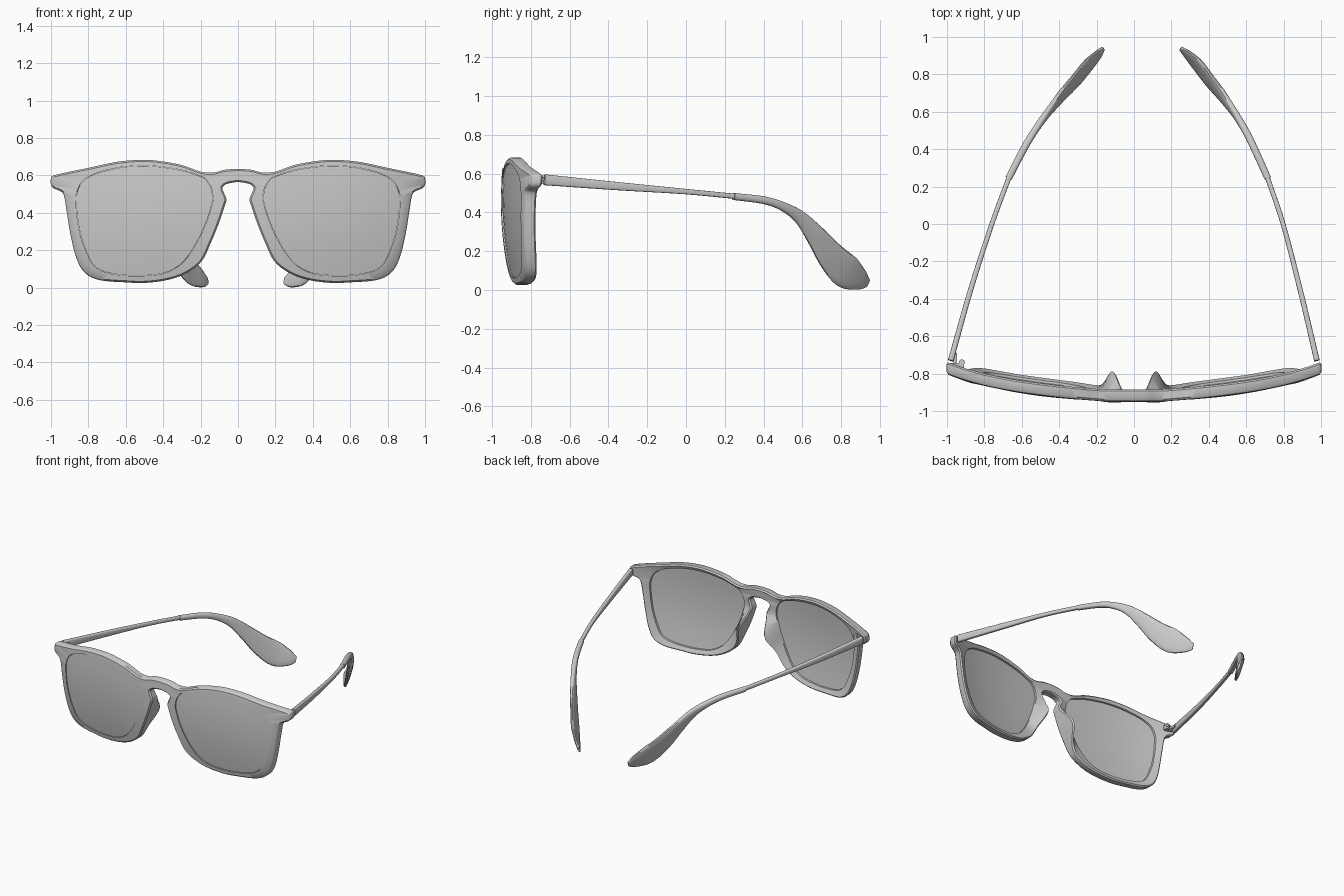
import bpy, bmesh, math
from mathutils import Vector

if "Cube" in bpy.data.objects:
    bpy.data.objects.remove(bpy.data.objects["Cube"])

grey = bpy.data.materials.new("plain grey")
grey.use_nodes = True
COLOUR = (0.6, 0.6, 0.6, 1)
grey.diffuse_color = COLOUR
grey.node_tree.nodes["Principled BSDF"].inputs["Base Color"].default_value = COLOUR


def finish(name, bm, mirror=False, angle=40):
    """Turn a bmesh into a smooth-shaded object."""
    bmesh.ops.recalc_face_normals(bm, faces=bm.faces[:])
    me = bpy.data.meshes.new(name)
    bm.to_mesh(me)
    bm.free()
    me.materials.append(grey)
    ob = bpy.data.objects.new(name, me)
    bpy.context.collection.objects.link(ob)
    bpy.ops.object.select_all(action='DESELECT')
    ob.select_set(True)
    bpy.context.view_layer.objects.active = ob
    bpy.ops.object.shade_smooth_by_angle(angle=math.radians(angle))
    if mirror:
        mod = ob.modifiers.new("mirror", 'MIRROR')
        mod.use_clip = True
        mod.merge_threshold = 0.0005
    return ob


def resample(points, n):
    """Catmull-Rom through points of any dimension, n steps per span."""
    p = [Vector(q) for q in points]
    p = [2 * p[0] - p[1]] + p + [2 * p[-1] - p[-2]]
    out = []
    for i in range(1, len(p) - 2):
        a, b, c, d = p[i - 1:i + 3]
        for k in range(n):
            t = k / n
            out.append(0.5 * (2 * b + (c - a) * t + (2 * a - 5 * b + 4 * c - d) * t * t
                              + (3 * b - a - 3 * c + d) * t ** 3))
    return out + [p[-2]]


def wrap(x, z, depth):
    """Place a front-plane point on the curved face of the glasses."""
    y = -0.955 + 0.1 * x * x + 0.05 * x ** 4 + 0.25 * (z - 0.45) ** 2
    return (x, y + depth, z)


def skin(bm, a, b, closed=True):
    n = len(a)
    for i in range(n if closed else n - 1):
        j = (i + 1) % n
        bm.faces.new((a[i], a[j], b[j], b[i]))


# Half outline of the frame, from bridge top round to bridge underside
OUTER = [(0, .635), (.07, .63), (.13, .615), (.2, .62), (.3, .655), (.42, .677),
         (.52, .683), (.65, .672), (.8, .64), (.9, .62), (.985, .6), (1, .585),
         (1, .55), (.985, .53), (.95, .515), (.93, .49), (.915, .4), (.895, .28),
         (.865, .16), (.82, .08), (.74, .04), (.6, .028), (.5, .025), (.38, .04),
         (.28, .075), (.195, .14), (.145, .24), (.104, .34), (.07, .44),
         (.062, .475), (.083, .527), (.075, .545), (.05, .557), (0, .565)]
# Matching points round the lens opening
INNER = [(.168, .575), (.18, .586), (.197, .594), (.237, .609), (.31, .63), (.42, .647),
         (.52, .652), (.63, .643), (.74, .618), (.8, .592), (.83, .57), (.845, .55),
         (.855, .53), (.86, .515), (.864, .5), (.867, .48), (.862, .39), (.843, .28),
         (.807, .18), (.765, .11), (.69, .077), (.58, .063), (.49, .064), (.39, .078),
         (.305, .125), (.245, .2), (.195, .29), (.16, .375), (.138, .45),
         (.133, .48), (.14, .525), (.145, .54), (.15, .55), (.158, .562)]
outer, inner = resample(OUTER, 4), resample(INNER, 4)
for p in (outer[0], outer[-1]):
    p.x = 0

# Outline pulled in a little, for the rounded rim edge
inset = []
for i, p in enumerate(outer):
    if i in (0, len(outer) - 1):
        d = Vector((1 if i == 0 else -1, 0))
    else:
        d = (outer[i + 1] - outer[i - 1]).normalized()
    q = p + Vector((d.y, -d.x)) * 0.009
    inset.append(Vector((max(q.x, 0), q.y)))


def thickness(p):
    """Rim depth, swelling backwards into the nose pads."""
    pad = 0.1 * math.exp(-((p.y - 0.33) / 0.1) ** 2) if p.x < 0.35 else 0
    return 0.063 + pad


# Frame front with bridge and nose pads
bm = bmesh.new()
depths = [thickness(p) for p in outer]
rings = [[bm.verts.new(wrap(p.x, p.y, f(t))) for p, t in zip(loop, depths)]
         for loop, f in ((inner, lambda t: 0), (inset, lambda t: 0),
                         (outer, lambda t: 0.01), (outer, lambda t: t - 0.01),
                         (inset, lambda t: t), (inner, lambda t: 0.055))]
for k in range(6):
    skin(bm, rings[k], rings[(k + 1) % 6], closed=k not in (1, 2, 3))
finish("frame_front", bm, mirror=True)

# Lenses, curved like the frame
bm = bmesh.new()
centre = Vector((0.5, 0.37))
edges = []
for depth in (0.007, 0.042):
    mid = bm.verts.new(wrap(centre.x, centre.y, depth))
    last = None
    for s in (0.25, 0.5, 0.75, 0.995):
        pts = [centre.lerp(p, s) for p in inner]
        ring = [bm.verts.new(wrap(p.x, p.y, depth)) for p in pts]
        if last:
            skin(bm, last, ring)
        else:
            for i in range(len(ring)):
                bm.faces.new((mid, ring[i], ring[(i + 1) % len(ring)]))
        last = ring
    edges.append(last)
skin(bm, *edges)
finish("lenses", bm, mirror=True)


def sweep(name, rows, power, side, sides=16):
    """Loft rounded sections; each row is x, y, z, height, width, lean."""
    rows = resample(rows, 5)
    bm = bmesh.new()
    rings = []
    for i, r in enumerate(rows):
        a, b = rows[max(i - 1, 0)], rows[min(i + 1, len(rows) - 1)]
        tan = Vector((b - a)[:3]).normalized()
        out = Vector((tan.y, -tan.x, 0)).normalized() * side
        up = tan.cross(out).normalized()
        up = up if up.z > 0 else -up
        c, s = math.cos(r[5]), math.sin(r[5])
        u, w = up * c + out * s, out * c - up * s
        ring = []
        for k in range(sides):
            t = 2 * math.pi * k / sides
            cu, cw = math.sin(t), math.cos(t)
            cu = math.copysign(abs(cu) ** power, cu) * r[3] / 2
            cw = math.copysign(abs(cw) ** power, cw) * r[4] / 2
            ring.append(bm.verts.new(Vector(r[:3]) + u * cu + w * cw))
        if rings:
            skin(bm, rings[-1], ring)
        rings.append(ring)
    bm.faces.new(rings[0])
    bm.faces.new(rings[-1])
    finish(name, bm)


# Temple arms and paddle-shaped ear tips: y, z, height, width, lean
ARM = [(-.73, .568, .056, .030, 0), (-.35, .535, .042, .028, 0),
       (0, .507, .028, .026, 0), (.27, .481, .027, .026, 0)]
TIP = [(.245, .482, .036, .036, 0), (.4, .463, .040, .038, 0), (.5, .43, .047, .038, .1),
       (.59, .372, .070, .036, .25), (.675, .272, .110, .034, .35),
       (.75, .172, .150, .032, .35), (.83, .092, .172, .030, .35),
       (.9, .05, .11, .026, .35), (.937, .035, .045, .016, .35)]
ARM_X = {"right": (-.98, -.873, -.76, -.66), "left": (.978, .888, .797, .706)}
TIP_X = {"right": (-.67, -.59, -.53, -.465, -.397, -.33, -.26, -.195, -.165),
         "left": (.715, .645, .595, .54, .48, .42, .355, .29, .25)}
for name, side in (("right", -1), ("left", 1)):
    sweep(name + "_temple_arm", [(x, *r) for x, r in zip(ARM_X[name], ARM)], 0.5, side)
    sweep(name + "_ear_tip", [(x, *r) for x, r in zip(TIP_X[name], TIP)], 0.75, side)

# Hinge on the right side: two leaves and a stack of knuckles
bm = bmesh.new()
for loc, size in (((-.945, -.755, .568), (.07, .022, .034)),
                  ((-.958, -.715, .568), (.022, .05, .018))):
    ret = bmesh.ops.create_cube(bm, size=1)
    bmesh.ops.scale(bm, vec=size, verts=ret["verts"])
    bmesh.ops.translate(bm, vec=loc, verts=ret["verts"])
for z in (.553, .568, .583):
    ret = bmesh.ops.create_cone(bm, cap_ends=True, segments=16, radius1=.016,
                                radius2=.016, depth=.013)
    bmesh.ops.translate(bm, vec=(-.92, -.74, z), verts=ret["verts"])
finish("right_hinge", bm)
